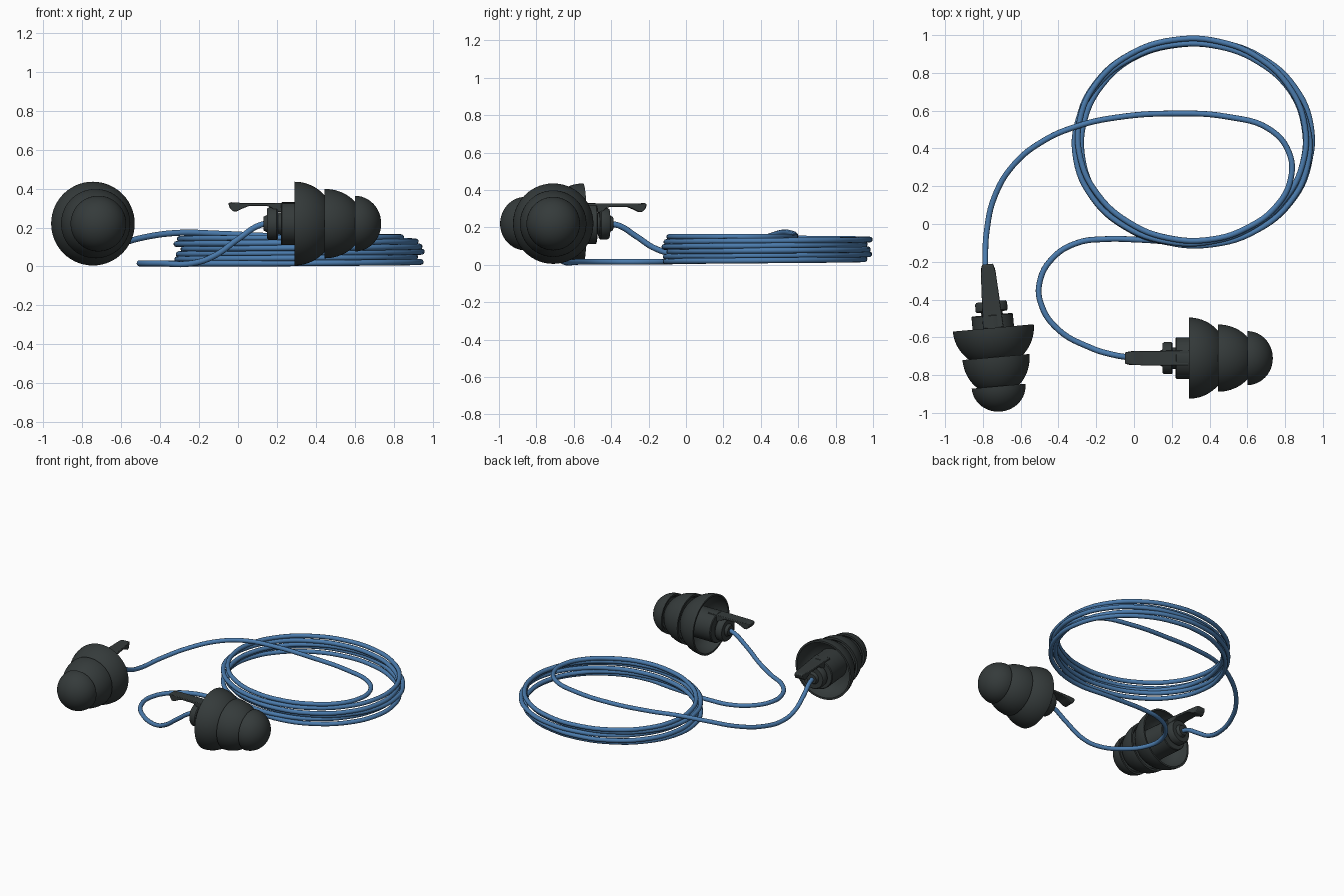
import bpy, bmesh, math
from mathutils import Matrix

if "Cube" in bpy.data.objects:
    bpy.data.objects.remove(bpy.data.objects["Cube"])


def material(name, col):
    m = bpy.data.materials.new(name)
    m.diffuse_color = (*col, 1)
    m.use_nodes = True
    m.node_tree.nodes["Principled BSDF"].inputs["Base Color"].default_value = m.diffuse_color
    return m


RUBBER = material("dark_rubber", (0.035, 0.043, 0.043))
BLUE = material("blue_cord", (0.07, 0.2, 0.42))


def finish(bm, name, place):
    bmesh.ops.recalc_face_normals(bm, faces=bm.faces)
    me = bpy.data.meshes.new(name)
    bm.to_mesh(me)
    bm.free()
    ob = bpy.data.objects.new(name, me)
    bpy.context.collection.objects.link(ob)
    me.materials.append(RUBBER)
    me.shade_smooth()
    me.set_sharp_from_angle(angle=math.radians(40))
    ob.matrix_world = place
    return ob


def dome(x0, length, radius, x1, n=12):
    # elliptical arc from x1 back to the rim at x0
    t1 = math.asin(min(1, (x1 - x0) / length))
    ts = [t1 * (1 - i / n) for i in range(n + 1)]
    return [(x0 + length * math.sin(t), radius * math.cos(t)) for t in ts]


def plug_body(name, place):
    # three stacked skirts, hollow at the back, then stem and collar
    prof = dome(0.31, 0.135, 0.143, 0.445)
    prof += [(0.31, 0.13), (0.325, 0.115)]
    prof += dome(0.155, 0.2, 0.178, 0.325)
    prof += [(0.155, 0.163), (0.18, 0.145)]
    prof += dome(0, 0.21, 0.215, 0.18)
    prof += [(0, 0.202), (0.04, 0.196), (0.08, 0.178), (0.11, 0.15), (0.125, 0.11),
             (-0.065, 0.11), (-0.07, 0.105), (-0.07, 0.057), (-0.085, 0.057),
             (-0.085, 0.078), (-0.092, 0.085), (-0.13, 0.085), (-0.14, 0.077),
             (-0.14, 0.045), (-0.16, 0.035), (-0.16, 0)]
    bm = bmesh.new()
    vs = [bm.verts.new((x, 0, max(r, 0))) for x, r in prof]
    es = [bm.edges.new(p) for p in zip(vs, vs[1:])]
    bmesh.ops.spin(bm, geom=vs + es, cent=(0, 0, 0), axis=(1, 0, 0),
                   angle=math.tau, steps=56, use_duplicate=False)
    bmesh.ops.remove_doubles(bm, verts=bm.verts, dist=1e-5)
    finish(bm, name, place)


def pull_tab(name, place, root):
    # thin finger tab with a thickened, rounded grip
    prof = [(-0.34, 0.104), (-0.333, 0.08), (-0.315, 0.063), (-0.295, 0.063),
            (-0.265, 0.078), (-0.235, 0.09), (-0.14, 0.09), (-0.115, 0.08),
            (-0.1, 0.06), (-0.04, 0.06), (-0.02, 0.09), (0, 0.09), (0, 0.107),
            (-0.28, 0.107), (-0.33, 0.11)]
    bm = bmesh.new()

    def half_width(x):
        f = (x + 0.34) / 0.34
        return (0.037 + (root - 0.037) * f) * (0.8 if x < -0.328 else 1)
    sides = [[bm.verts.new((x, s * half_width(x), z)) for x, z in prof] for s in (-1, 1)]
    for s in sides:
        bm.faces.new(s)
    a, b = sides
    for i in range(len(a)):
        j = (i + 1) % len(a)
        bm.faces.new((a[i], a[j], b[j], b[i]))
    ob = finish(bm, name, place)
    bv = ob.modifiers.new("rounding", "BEVEL")
    bv.width, bv.segments = 0.004, 2
    bv.limit_method = 'ANGLE'


# two earplugs
for side, loc, ang, root in (("right", (0.29, -0.71, 0.22), 0, 0.04),
                             ("left", (-0.745, -0.55, 0.22), math.radians(-84.8), 0.055)):
    place = Matrix.Translation(loc) @ Matrix.Rotation(ang, 4, 'Z')
    plug_body(side + "_plug", place)
    pull_tab(side + "_pull_tab", place, root)

# cord: lead from right plug, coil of five turns, lead to left plug
path = [(0.2, -0.71, 0.22), (0.12, -0.712, 0.215), (0, -0.708, 0.14), (-0.12, -0.69, 0.055),
        (-0.23, -0.655, 0.017), (-0.4, -0.56, 0.016), (-0.49, -0.43, 0.016),
        (-0.5, -0.31, 0.016), (-0.43, -0.18, 0.016), (-0.3, -0.1, 0.016),
        (-0.15, -0.08, 0.016), (0.02, -0.083, 0.016)]
STEPS, TURNS = 16, 5
start = math.radians(-103)
for i in range(STEPS * TURNS + 1):
    a = start + math.tau * i / STEPS
    e = math.sin(1.35 * (a - start) + 0.3)
    path.append((0.315 + (0.612 + 0.02 * e) * math.cos(a),
                 0.433 + (0.535 + 0.015 * e) * math.sin(a),
                 0.016 + 0.131 * i / (STEPS * TURNS)))
path += [(0.42, -0.08, 0.15), (0.6, -0.02, 0.15), (0.75, 0.09, 0.15), (0.83, 0.24, 0.15),
         (0.82, 0.38, 0.15), (0.72, 0.5, 0.15), (0.5, 0.567, 0.15), (0.2, 0.585, 0.155),
         (-0.1, 0.563, 0.168), (-0.3, 0.518, 0.173), (-0.48, 0.44, 0.15),
         (-0.64, 0.31, 0.103), (-0.74, 0.14, 0.066), (-0.78, -0.04, 0.055),
         (-0.787, -0.16, 0.085), (-0.783, -0.27, 0.155), (-0.768, -0.36, 0.21),
         (-0.757, -0.44, 0.22)]
cu = bpy.data.curves.new("cord", 'CURVE')
cu.dimensions = '3D'
cu.bevel_depth, cu.bevel_resolution = 0.0155, 3
cu.resolution_u = 6
cu.use_fill_caps = True
sp = cu.splines.new('BEZIER')
sp.bezier_points.add(len(path) - 1)
for bp, co in zip(sp.bezier_points, path):
    bp.co = co
    bp.handle_left_type = bp.handle_right_type = 'AUTO'
cu.materials.append(BLUE)
bpy.context.collection.objects.link(bpy.data.objects.new("cord", cu))
